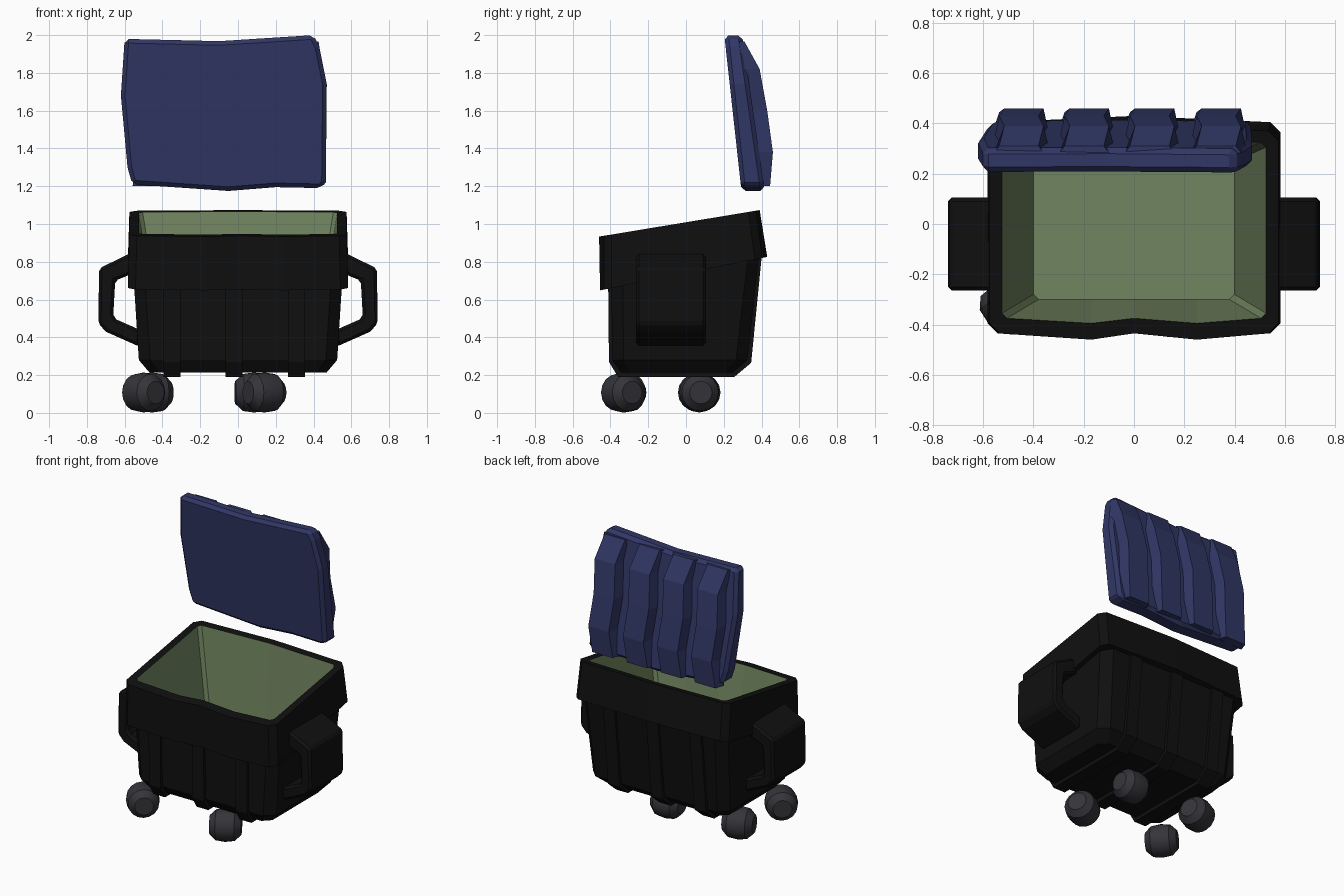
import bpy, bmesh, math
from mathutils import Matrix

if "Cube" in bpy.data.objects:
    bpy.data.objects.remove(bpy.data.objects["Cube"])


def mat(name, rgb):
    m = bpy.data.materials.new(name)
    m.diffuse_color = (*rgb, 1)
    m.use_nodes = True
    m.node_tree.nodes["Principled BSDF"].inputs["Base Color"].default_value = m.diffuse_color
    return m


BLACK = mat("black", (0.005, 0.005, 0.005))
GREEN = mat("inner green", (0.165, 0.235, 0.115))
BLUE = mat("lid blue", (0.03, 0.038, 0.13))
GREY = mat("wheel grey", (0.035, 0.035, 0.042))


def finish(bm, name, *mats, bevel=0, smooth=False):
    bmesh.ops.recalc_face_normals(bm, faces=bm.faces)
    me = bpy.data.meshes.new(name)
    bm.to_mesh(me)
    bm.free()
    ob = bpy.data.objects.new(name, me)
    bpy.context.collection.objects.link(ob)
    for m in mats:
        me.materials.append(m)
    if bevel:
        b = ob.modifiers.new("bevel", 'BEVEL')
        b.width, b.segments, b.limit_method = bevel, 1, 'ANGLE'
        b.angle_limit = math.radians(40)
    if smooth:
        bpy.ops.object.select_all(action='DESELECT')
        ob.select_set(True)
        bpy.context.view_layer.objects.active = ob
        bpy.ops.object.shade_smooth_by_angle(angle=math.radians(35))
    return ob


def prism(name, a, b, material, bevel=0):
    """Solid between two matching outlines."""
    bm = bmesh.new()
    va = [bm.verts.new(p) for p in a]
    vb = [bm.verts.new(p) for p in b]
    n = len(a)
    bm.faces.new(va)
    bm.faces.new(vb)
    for i in range(n):
        j = (i + 1) % n
        bm.faces.new((va[i], va[j], vb[j], vb[i]))
    return finish(bm, name, material, bevel=bevel)


def ring(hx, y0, y1, zf, c, wave=0.0, bulge=0.0):
    """Chamfered rectangle with a wavy front and a bowed back."""
    pts = [(-hx, y0 + c), (-hx + c, y0), (-0.17, y0 - wave), (0, y0),
           (0.25, y0 - wave), (hx - c, y0), (hx, y0 + c), (hx, y1 - c),
           (hx - c, y1), (0, y1 + bulge), (-hx + c, y1), (-hx, y1 - c)]
    return [(x, y, zf(y)) for x, y in pts]


def flat(z):
    return lambda y: z


def top(y):
    return 0.935 + (y + 0.45) * 0.165


def low(y):
    return 0.65 + (y + 0.45) * 0.2


# bin: outer wall, overhanging rim and hollow inside in one loft
rings = [ring(0.47, -0.345, 0.25, flat(0.215), 0.05),
         ring(0.525, -0.39, 0.325, flat(0.28), 0.06),
         ring(0.55, -0.395, 0.385, low, 0.06),
         ring(0.583, -0.435, 0.405, low, 0.04, 0.02, 0.025),
         ring(0.575, -0.435, 0.37, top, 0.04, 0.025, 0.02),
         ring(0.525, -0.375, 0.325, top, 0.02, 0.02, 0.02),
         ring(0.40, -0.30, 0.27, flat(0.30), 0.02, 0.0)]
bm = bmesh.new()
loops = [[bm.verts.new(p) for p in r] for r in rings]
bm.faces.new(loops[0])
for k in range(len(loops) - 1):
    lo, hi = loops[k], loops[k + 1]
    for i in range(len(lo)):
        j = (i + 1) % len(lo)
        f = bm.faces.new((lo[i], lo[j], hi[j], hi[i]))
        f.material_index = int(k == len(loops) - 2)
bm.faces.new(loops[-1]).material_index = 1
finish(bm, "bin", BLACK, GREEN)

# straps running down the front, under the floor and up the back
strap = [(-0.412, 0.68), (-0.408, 0.27), (-0.36, 0.19), (0.255, 0.19),
         (0.345, 0.265), (0.40, 0.82), (0.37, 0.82), (0.315, 0.29),
         (0.245, 0.23), (-0.34, 0.23), (-0.38, 0.29), (-0.385, 0.68)]
for x in (-0.35, -0.02, 0.31):
    prism("strap", [(x - 0.045, y, z) for y, z in strap],
          [(x + 0.045, y, z) for y, z in strap], BLACK)

# side handles
grip = [(0.54, 0.86), (0.735, 0.765), (0.74, 0.475), (0.70, 0.43), (0.52, 0.35),
        (0.52, 0.44), (0.645, 0.495), (0.66, 0.52), (0.65, 0.70), (0.54, 0.745)]
for s in (-1, 1):
    prism("handle", [(s * x, -0.265, z) for x, z in grip],
          [(s * x, 0.105, z) for x, z in grip], BLACK, 0.015)

# lid slab, leaning back and thicker towards its lower edge
outline = [(-0.60, 1.98), (-0.1, 1.968), (0.4, 2.0), (0.43, 1.94), (0.47, 1.74),
           (0.465, 1.22), (0.44, 1.19), (0.2, 1.195), (-0.05, 1.175),
           (-0.56, 1.21), (-0.585, 1.3), (-0.62, 1.68)]
prism("lid", [(x, 0.205 + (1.98 - z) * 0.11, z) for x, z in outline],
      [(x, 0.30 + (1.98 - z) * 0.145, z) for x, z in outline], BLUE, 0.022)

# raised ribs on the back of the lid
crest = [(0.31, 1.965), (0.39, 1.82), (0.43, 1.60), (0.46, 1.38), (0.445, 1.20)]
for x in (-0.45, -0.19, 0.07, 0.335):
    bm = bmesh.new()
    rows = []
    for i, (y, z) in enumerate(crest):
        sx = x + (0.012 if i % 2 else -0.008)
        base = 0.28 + (1.98 - z) * 0.13
        rows.append([bm.verts.new(p) for p in
                     ((sx - 0.1, base, z), (sx - 0.078, y, z),
                      (sx + 0.078, y, z), (sx + 0.1, base, z))])
    bm.faces.new(rows[0])
    bm.faces.new(rows[-1])
    for a, b in zip(rows, rows[1:]):
        for i in range(4):
            j = (i + 1) % 4
            bm.faces.new((a[i], a[j], b[j], b[i]))
    finish(bm, "lid_rib", BLUE)

# chunky rounded wheels, each swivelled differently
section = [(-0.10, 0.06), (-0.06, 0.098), (0, 0.106), (0.06, 0.098), (0.10, 0.06)]
N = 16
for x, y, turn in ((-0.5, -0.325, -50), (0.14, -0.335, 30),
                   (-0.455, 0.07, 20), (0.085, 0.07, 5)):
    bm = bmesh.new()
    loops = [[bm.verts.new((h, r * math.cos(t * math.tau / N), r * math.sin(t * math.tau / N)))
              for t in range(N)] for h, r in section]
    bm.faces.new(loops[0])
    bm.faces.new(loops[-1])
    for a, b in zip(loops, loops[1:]):
        for i in range(N):
            j = (i + 1) % N
            bm.faces.new((a[i], a[j], b[j], b[i]))
    bm.transform(Matrix.Translation((x, y, 0.108)) @ Matrix.Rotation(math.radians(turn), 4, 'Z'))
    finish(bm, "wheel", GREY, smooth=True)
